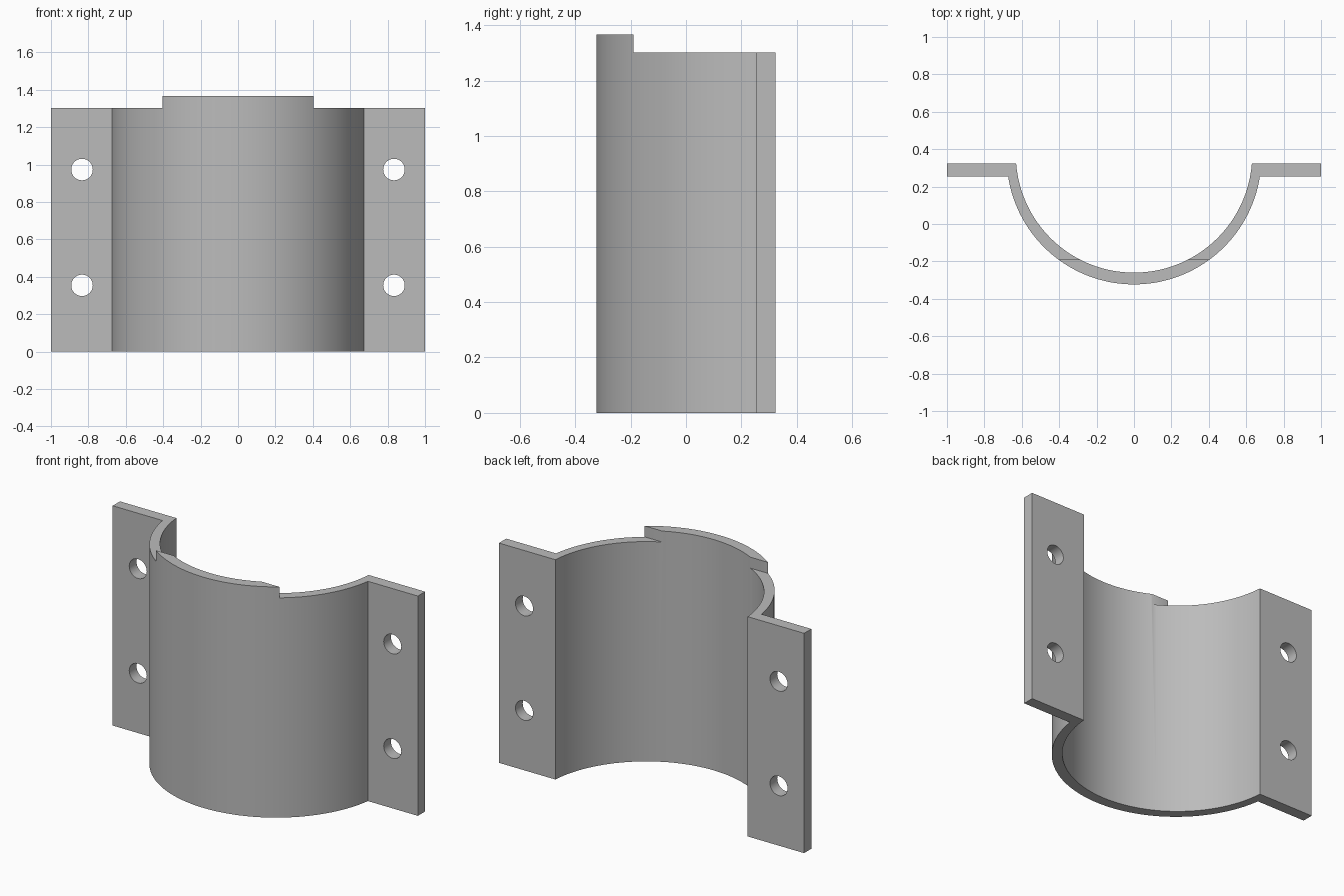
import bpy, bmesh
from math import atan2, cos, sin, pi

if "Cube" in bpy.data.objects:
    bpy.data.objects.remove(bpy.data.objects["Cube"])

HEIGHT, TAB_TOP = 1.302, 1.367
FLANGE_FRONT, FLANGE_BACK = 0.255, 0.323
TAB_BACK = -0.19
SEGMENTS = 64

grey = bpy.data.materials.new("plain grey")
grey.use_nodes = True
colour = (0.5, 0.5, 0.5, 1)
grey.diffuse_color = colour
grey.node_tree.nodes["Principled BSDF"].inputs["Base Color"].default_value = colour


def arc(centre_y, radius, end_y):
    """Points of the bowl from the -x end to the +x end, both at end_y."""
    rise = atan2(end_y - centre_y, (radius**2 - (end_y - centre_y)**2) ** 0.5)
    start, sweep = pi - rise, pi + 2 * rise
    return [(radius * cos(start + sweep * i / SEGMENTS),
             centre_y + radius * sin(start + sweep * i / SEGMENTS))
            for i in range(SEGMENTS + 1)]


def extrude_profile(name, points, height):
    bm = bmesh.new()
    face = bm.faces.new([bm.verts.new((x, y, 0)) for x, y in points])
    top = bmesh.ops.extrude_face_region(bm, geom=[face])["geom"]
    verts = [v for v in top if isinstance(v, bmesh.types.BMVert)]
    bmesh.ops.translate(bm, verts=verts, vec=(0, 0, height))
    bmesh.ops.recalc_face_normals(bm, faces=bm.faces)
    mesh = bpy.data.meshes.new(name)
    bm.to_mesh(mesh)
    bm.free()
    obj = bpy.data.objects.new(name, mesh)
    bpy.context.collection.objects.link(obj)
    mesh.materials.append(grey)
    return obj


def cut(target, cutter):
    bpy.ops.object.select_all(action="DESELECT")
    target.select_set(True)
    bpy.context.view_layer.objects.active = target
    mod = target.modifiers.new("cut", "BOOLEAN")
    mod.operation, mod.solver, mod.object = "DIFFERENCE", "EXACT", cutter
    bpy.ops.object.modifier_apply(modifier=mod.name)
    bpy.data.objects.remove(cutter)


# Half-round shell with a flat flange on each side
outer = arc(0.358, 0.681, FLANGE_FRONT)
inner = arc(0.372, 0.632, FLANGE_BACK)
profile = ([(-1, FLANGE_BACK), (-1, FLANGE_FRONT)] + outer
           + [(1, FLANGE_FRONT), (1, FLANGE_BACK)] + inner[::-1])
bracket = extrude_profile("half_clamp_bracket", profile, TAB_TOP)

# Lower the rim behind the raised front lip
notch = extrude_profile("rim_cutter", [(-2, TAB_BACK), (2, TAB_BACK), (2, 1), (-2, 1)], 1)
notch.location.z = HEIGHT
bpy.context.view_layer.update()
cut(bracket, notch)

# Bolt holes through the flanges
for side in (-1, 1):
    for z in (0.354, 0.973):
        bpy.ops.mesh.primitive_cylinder_add(
            vertices=48, radius=0.0575, depth=0.3,
            location=(side * 0.834, 0.29, z), rotation=(pi / 2, 0, 0))
        hole = bpy.context.object
        hole.data.materials.append(grey)
        cut(bracket, hole)

bpy.ops.object.shade_smooth_by_angle(angle=pi / 6)
